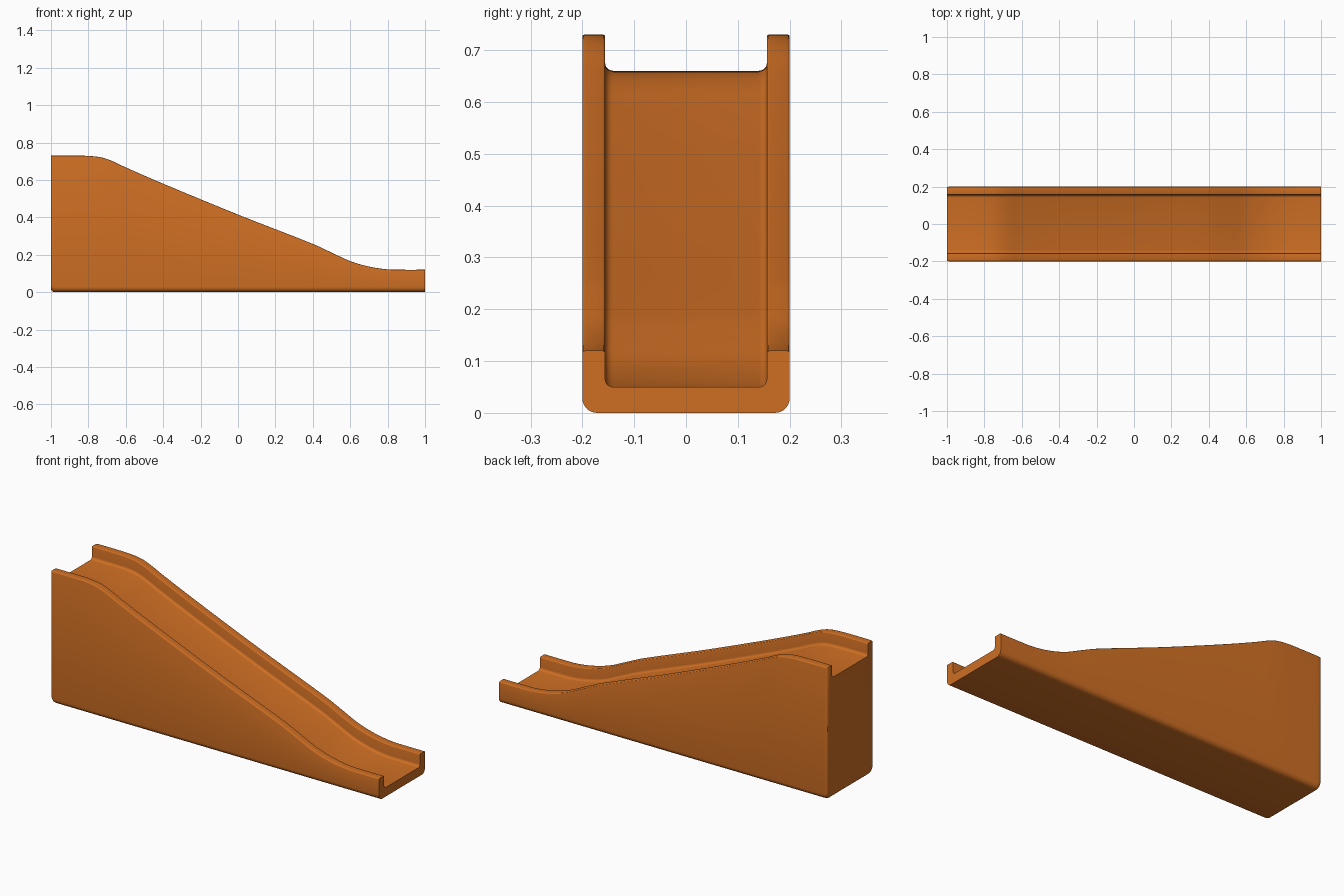
import bpy, bmesh, math

if "Cube" in bpy.data.objects:
    bpy.data.objects.remove(bpy.data.objects["Cube"])

# Rail-top silhouette (x, z)
TOP = [(-1, .73), (-.86, .73), (-.79, .728), (-.727, .72), (-.67, .7), (-.6, .667),
       (-.4, .58), (0, .415), (.4, .258), (.5, .212), (.6, .166), (.705, .136),
       (.8, .122), (.88, .12), (1, .12)]
HALF, INNER, DEPTH = .2, .156, .07   # half width, half channel width, channel depth
R_BASE, R_RAIL, R_FLOOR, R_BACK = .028, .005, .015, .02


def top_z(x):
    """Smooth monotone interpolation of the silhouette."""
    def slope(i):
        a, b = TOP[max(i - 1, 0)], TOP[min(i + 1, len(TOP) - 1)]
        return (b[1] - a[1]) / (b[0] - a[0])
    for i in range(len(TOP) - 1):
        (x0, z0), (x1, z1) = TOP[i], TOP[i + 1]
        if x <= x1 + 1e-9:
            h = x1 - x0
            t = (x - x0) / h
            return ((2*t**3 - 3*t*t + 1) * z0 + (t**3 - 2*t*t + t) * h * slope(i)
                    + (3*t*t - 2*t**3) * z1 + (t**3 - t*t) * h * slope(i + 1))
    return TOP[-1][1]


def arc(cy, cz, r, a0, a1, n):
    return [(cy + r * math.cos(math.radians(a0 + (a1 - a0) * k / n)),
             cz + r * math.sin(math.radians(a0 + (a1 - a0) * k / n))) for k in range(n + 1)]


def section(z, lift, inset):
    """U-shaped cross-section at one station, right half then mirrored."""
    w, floor = HALF - inset, z - DEPTH
    half = arc(w - R_BASE, lift + R_BASE, R_BASE, -90, 0, 6)
    half += arc(w - R_RAIL, z - R_RAIL, R_RAIL, 0, 90, 3)
    half += arc(INNER + R_RAIL, z - R_RAIL, R_RAIL, 90, 180, 3)
    half += arc(INNER - R_FLOOR, floor + R_FLOOR, R_FLOOR, 0, -90, 5)
    return half + [(-y, q) for y, q in reversed(half)]


# Stations along the length, with extra ones for the rounded back edge
stations = []
for k in range(6):
    a = math.radians(90 * k / 6)
    f = 1 - math.sin(a)
    stations.append((-1 + R_BACK * (1 - math.cos(a)), R_BACK * f, .004 * f))
x0 = -1 + R_BACK
stations += [(x0 + (1 - x0) * k / 100, 0, 0) for k in range(101)]

# Slide body: sweep the section, cap both ends
bm = bmesh.new()
rings = [[bm.verts.new((x, y, z)) for y, z in section(top_z(x), lift, inset)]
         for x, lift, inset in stations]
for a, b in zip(rings, rings[1:]):
    n = len(a)
    for i in range(n):
        j = (i + 1) % n
        bm.faces.new((a[i], a[j], b[j], b[i]))
bm.faces.new(rings[0])
bm.faces.new(rings[-1])
bmesh.ops.recalc_face_normals(bm, faces=bm.faces)
mesh = bpy.data.meshes.new("slide_body")
bm.to_mesh(mesh)
bm.free()
slide = bpy.data.objects.new("slide_body", mesh)
bpy.context.collection.objects.link(slide)

orange = bpy.data.materials.new("orange")
orange.diffuse_color = (.62, .158, .017, 1)
orange.use_nodes = True
orange.node_tree.nodes["Principled BSDF"].inputs["Base Color"].default_value = orange.diffuse_color
mesh.materials.append(orange)

bpy.context.view_layer.objects.active = slide
slide.select_set(True)
bpy.ops.object.shade_smooth_by_angle(angle=math.radians(35))
